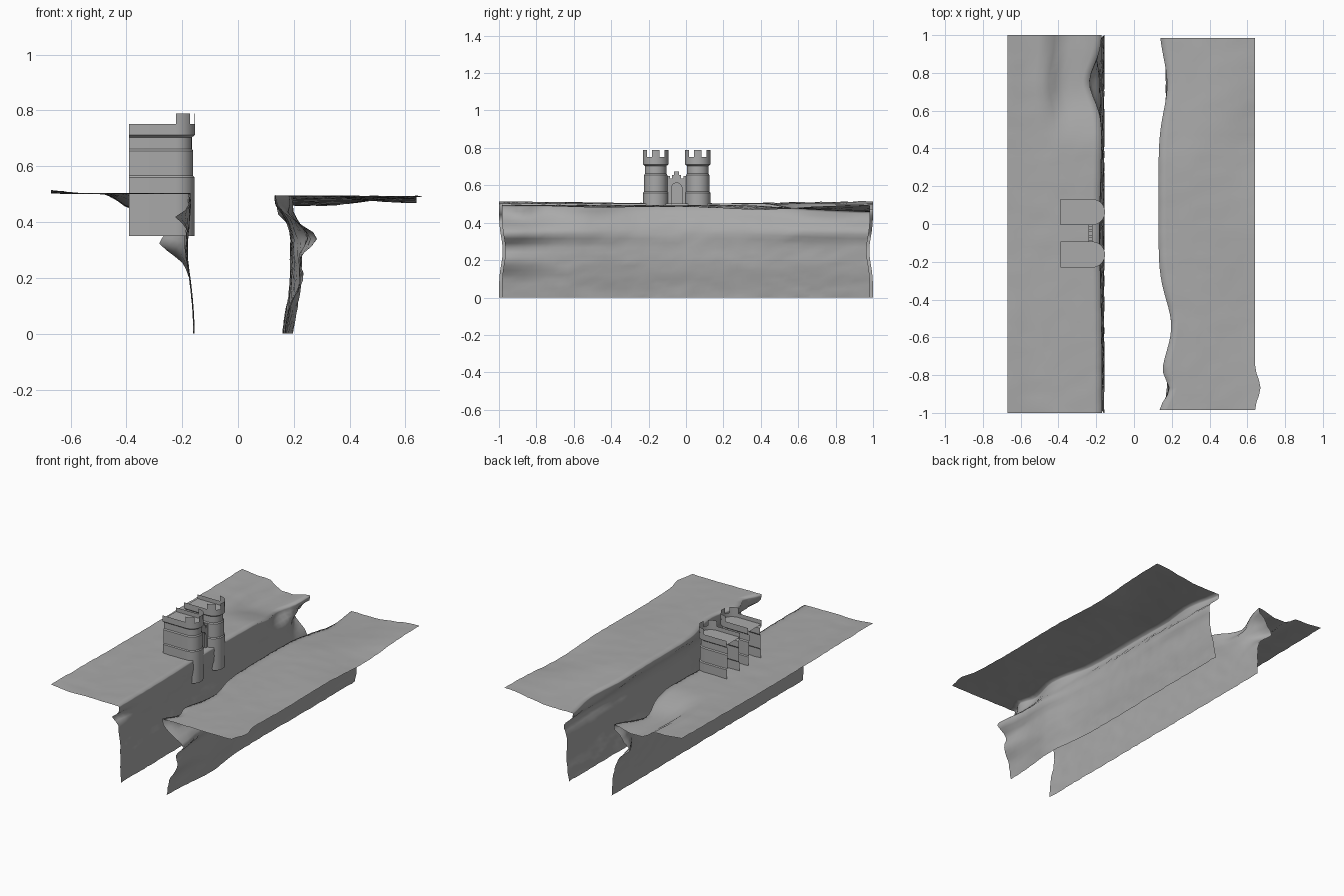
import bpy, bmesh, math, random

random.seed(4)
cube = bpy.data.objects.get("Cube")
if cube:
    bpy.data.objects.remove(cube)

GREY = (0.4, 0.4, 0.4, 1)
stone = bpy.data.materials.new("stone_grey")
stone.use_nodes = True
stone.diffuse_color = GREY
stone.node_tree.nodes["Principled BSDF"].inputs["Base Color"].default_value = GREY


def finish(bm, name, angle=30):
    mesh = bpy.data.meshes.new(name)
    bm.to_mesh(mesh)
    bm.free()
    mesh.materials.append(stone)
    ob = bpy.data.objects.new(name, mesh)
    bpy.context.collection.objects.link(ob)
    bpy.ops.object.select_all(action='DESELECT')
    ob.select_set(True)
    bpy.context.view_layer.objects.active = ob
    bpy.ops.object.shade_smooth_by_angle(angle=math.radians(angle))


def loft(bm, rows):
    """Skin a list of equally long point rows with quads."""
    grid = [[bm.verts.new(point) for point in row] for row in rows]
    for a, b in zip(grid, grid[1:]):
        for i in range(len(a) - 1):
            bm.faces.new((a[i], a[i + 1], b[i + 1], b[i]))
    return grid


def bump(value, centre, width):
    return math.exp(-((value - centre) / width) ** 2)


def ramp(value, low, high):
    t = min(max((value - low) / (high - low), 0), 1)
    return t * t * (3 - 2 * t)


def cliff(name, reach, outer, rim, ground, wall, flip):
    """Plateau, rim and rock wall as one open, uneven sheet."""
    bm, rows, slices, flat, tall = bmesh.new(), [], 50, 12, 20
    for k in range(slices + 1):
        y = 2 * k / slices - 1
        x0, x1 = outer(y), rim(y)
        # Plateau from the outer edge to the rim
        row = []
        for i in range(flat + 1):
            x = x0 + (x1 - x0) * i / flat
            row.append((x, y * reach, ground(x, y) + random.uniform(-.002, .002)))
        # Wall from the rim down to the foot
        top = ground(x1, y) - .01
        for j in range(tall + 1):
            z = top * (1 - j / tall)
            blend = ramp(top - z, 0, .08)
            x = x1 * (1 - blend) + wall(y, z) * blend
            x += random.uniform(-.003, .003) * (j > 0)
            inset = .02 * ramp(abs(y), .95, 1) * bump(z, .25, .1)
            row.append((x, y * (reach - inset), z))
        rows.append(row if flip else row[::-1])
    loft(bm, rows)
    finish(bm, name, 180)


# Left cliff: its plateau sags towards the rim at the back
cliff("left_cliff", 1,
      outer=lambda y: -.67,
      rim=lambda y: (-.17 - .065 * bump(y, .75, .13) - .012 * bump(y, -.05, .35)),
      ground=lambda x, y: (.502 + .012 * ramp(-x, .55, .67) * abs(y)
                           - .055 * ramp(y, .4, .75) * ramp(x, -.48, -.38)
                           + .025 * ramp(y, .8, 1) * ramp(x, -.3, -.18)),
      wall=lambda y, z: (-.158 - .012 * ramp(z, 0, .25) - .012 * bump(z, .3, .1)
                         - .012 * bump(z, .38, .1) * bump(y, -.05, .35)
                         - .055 * bump(z, .42, .03) * bump(abs(y), 1, .12)
                         - .1 * bump(z, .33, .06) * bump(y, 1, .12)),
      flip=True)

# Right cliff: wavy rim, wall ledges and a lower back end
cliff("right_cliff", .985,
      outer=lambda y: .64 + .03 * bump(y, -.88, .07),
      rim=lambda y: (.13 + .067 * bump(y, -.55, .2) + .053 * bump(y, -.89, .07)
                     + .045 * bump(y, .75, .2)),
      ground=lambda x, y: (.494 - .035 * ramp(y, .2, 1) * ramp(-x, -.64, -.3)
                           - .012 * bump(y, -.4, .4) * ramp(x, .35, .64)
                           - .025 * bump(y, .4, .3) * ramp(x, .3, .64)),
      wall=lambda y, z: (.165 + .03 * bump(z, .2, .14) + .02 * bump(z, .35, .08)
                         + .025 * bump(z, .35, .04) * bump(abs(y), .75, .4)
                         + .03 * bump(y, -.6, .2) - .008 * bump(y, 0, .3)
                         + .07 * bump(z, .34, .06) * bump(y, -1, .2)
                         + .04 * bump(z, .2, .06) * bump(y, -1, .2)),
      flip=False)

# Twin towers
BACK, CENTRE = -.39, -.2225


def arc(cy, r, z, start, end, steps):
    angles = [math.radians(start + (end - start) * i / steps) for i in range(steps + 1)]
    return [(CENTRE + r * math.cos(a), cy + r * math.sin(a), z) for a in angles]


def horseshoe(cy, r, z):
    """Straight sides, round front, open back."""
    return [(BACK, cy - r, z)] + arc(cy, r, z, -90, 90, 16) + [(BACK, cy + r, z)]


def tower(name, cy):
    bm = bmesh.new()
    # Stepped shaft and overhanging parapet
    foot, shaft, neck, crown = .067, .062, .057, .069
    levels = [(.35, foot), (.56, foot), (.566, shaft), (.655, shaft), (.662, neck),
              (.703, neck), (.712, crown), (.752, crown)]
    loft(bm, [horseshoe(cy, r, z) for z, r in levels])
    # Roof deck just below the parapet top
    bm.faces.new([bm.verts.new(p) for p in horseshoe(cy, crown, .725)])
    # Curved merlons around the front
    for start, end in ((-90, -42), (-17, 17), (42, 90)):
        loft(bm, [arc(cy, crown, z, start, end, 4) for z in (.752, .788)])
    finish(bm, name)


tower("rear_tower", .063)
tower("front_tower", -.162)


def slab(name, outline, x, depth):
    """Extrude a (y, z) outline along x, centred on the gate."""
    bm = bmesh.new()
    face = bm.faces.new([bm.verts.new((x, y - .05, z)) for y, z in outline])
    out = bmesh.ops.extrude_face_region(bm, geom=[face])
    moved = [v for v in out["geom"] if isinstance(v, bmesh.types.BMVert)]
    bmesh.ops.translate(bm, verts=moved, vec=(depth, 0, 0))
    bmesh.ops.recalc_face_normals(bm, faces=bm.faces)
    finish(bm, name)


# Gate wall with an arched door and a stepped, crenellated top
base, span = .48, .028
steps = [(.06, base), (.06, .65), (.036, .65), (.036, .635), (.024, .635),
         (.024, .655), (.013, .655), (.013, .675)]
curve = [(span * math.cos(math.pi * i / 10), .585 + span * math.sin(math.pi * i / 10))
         for i in range(11)]
arch = [(span, base)] + curve + [(-span, base)]
mirrored = [(-y, z) for y, z in reversed(steps)]
slab("gate_wall", steps + mirrored + arch[::-1], -.24, .02)
slab("gate_door", arch, -.238, .008)
